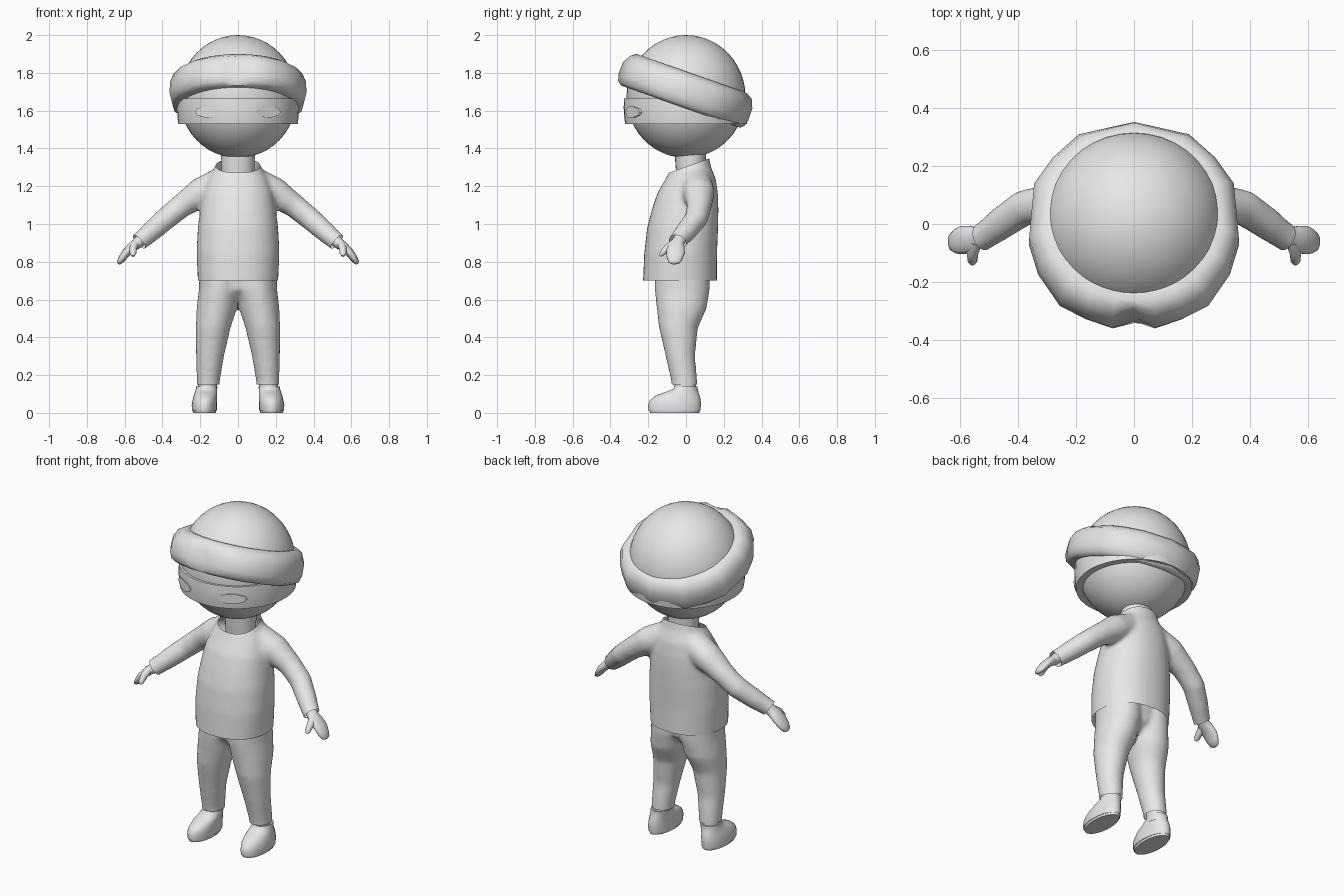
import bpy, bmesh, math
from mathutils import Vector, Matrix

if "Cube" in bpy.data.objects:
    bpy.data.objects.remove(bpy.data.objects["Cube"])

grey = bpy.data.materials.new("plain grey")
grey.diffuse_color = (0.8, 0.8, 0.8, 1)
grey.use_nodes = True
grey.node_tree.nodes["Principled BSDF"].inputs["Base Color"].default_value = grey.diffuse_color


def finish(name, bm, angle=40):
    bmesh.ops.recalc_face_normals(bm, faces=bm.faces)
    me = bpy.data.meshes.new(name)
    bm.to_mesh(me)
    bm.free()
    ob = bpy.data.objects.new(name, me)
    bpy.context.collection.objects.link(ob)
    me.materials.append(grey)
    bpy.ops.object.select_all(action='DESELECT')
    ob.select_set(True)
    bpy.context.view_layer.objects.active = ob
    bpy.ops.object.shade_smooth_by_angle(angle=math.radians(angle))
    return ob


def skin(bm, rings):
    """Bridge rings of points and cap both ends."""
    vs = [[bm.verts.new(p) for p in r] for r in rings]
    n = len(vs[0])
    for a, b in zip(vs, vs[1:]):
        for i in range(n):
            j = (i + 1) % n
            bm.faces.new((a[i], a[j], b[j], b[i]))
    bm.faces.new(vs[0][::-1])
    bm.faces.new(vs[-1])


def loft(bm, sections, side=1, along=False, n=24, power=2.0):
    """Sections are (x, y, z, half width, half depth); along=True tilts rings to the path."""
    rings = []
    pts = [Vector((s[0] * side, s[1], s[2])) for s in sections]
    for k, (p, s) in enumerate(zip(pts, sections)):
        u, v = Vector((1, 0, 0)), Vector((0, 1, 0))
        if along:
            t = (pts[min(k + 1, len(pts) - 1)] - pts[max(k - 1, 0)]).normalized()
            u = v.cross(t).normalized()
            v = t.cross(u)
        ring = []
        for i in range(n):
            a = 2 * math.pi * i / n
            c, d = math.cos(a), math.sin(a)
            c = math.copysign(abs(c) ** (2 / power), c)
            d = math.copysign(abs(d) ** (2 / power), d)
            ring.append(p + u * c * s[3] + v * d * s[4])
        rings.append(ring)
    skin(bm, rings)


def cloth(name, bm, cuts):
    """Fuse overlapping volumes into one soft garment, then trim its openings."""
    ob = finish(name, bm)
    r = ob.modifiers.new("fuse", 'REMESH')
    r.mode, r.voxel_size = 'VOXEL', 0.013
    s = ob.modifiers.new("soften", 'SMOOTH')
    s.factor, s.iterations = 0.5, 8
    dg = bpy.context.evaluated_depsgraph_get()
    me = bpy.data.meshes.new_from_object(ob.evaluated_get(dg))
    bpy.data.objects.remove(ob)
    bm = bmesh.new()
    bm.from_mesh(me)
    for co, no in cuts:
        bmesh.ops.bisect_plane(bm, geom=bm.verts[:] + bm.edges[:] + bm.faces[:],
                               plane_co=co, plane_no=no, clear_outer=True)
    return finish(name, bm)


# head
bm = bmesh.new()
bmesh.ops.create_uvsphere(bm, u_segments=40, v_segments=24, radius=1,
                          matrix=Matrix.Translation((0, 0, 1.675)) @ Matrix.Diagonal((0.312, 0.315, 0.325, 1)))
finish("head", bm)

# neck
bm = bmesh.new()
loft(bm, [(0, 0.025, 1.2, 0.085, 0.07), (0, 0.025, 1.3, 0.088, 0.08), (0, 0.022, 1.42, 0.09, 0.085)])
finish("neck", bm)

# face mask, a shell around the lower head
bm = bmesh.new()
loft(bm, [(0, 0, 1.531, 0.25, 0.25), (0, 0, 1.53, 0.316, 0.322), (0, 0, 1.57, 0.321, 0.328),
          (0, 0, 1.62, 0.323, 0.33), (0, 0, 1.665, 0.321, 0.327), (0, 0, 1.668, 0.27, 0.27)], n=40)
finish("face_mask", bm)

# eyes, thin curved plates on the mask
for side, label in ((1, "left"), (-1, "right")):
    bm = bmesh.new()
    rings = []
    for r in (0.322, 0.333):
        ring = []
        for i in range(10):
            a = 2 * math.pi * i / 10
            x = side * 0.16 + 0.068 * math.cos(a)
            ring.append((x, -math.sqrt(r * r - x * x), 1.593 + 0.03 * math.sin(a)))
        rings.append(ring)
    skin(bm, rings)
    finish(label + "_eye", bm, 30)

# headband, a faceted padded ring tilted down at the back
half = [(0, -.325), (.075, -.365), (.17, -.33), (.255, -.285), (.33, -.17), (.362, -.06),
        (.345, .14), (.28, .235), (.19, .32), (0, .365)]
outline = half + [(-x, y) for x, y in half[-2:0:-1]]
tilt = Matrix.Translation((0, 0, 1.71)) @ Matrix.Rotation(math.radians(-19.5), 4, 'X')
bm = bmesh.new()
rings = []
# height, rim radius, share of the lumpy outline
for h, r, share in ((.085, .26, 0), (.092, .31, 0), (.07, .328, .45), (.025, .34, .95),
                    (-.04, .34, 1), (-.075, .337, .7), (-.093, .33, .2), (-.09, .27, 0)):
    ring = []
    for x, y in outline:
        d = math.hypot(x, y)
        k = r / d * (1 - share) + share
        ring.append(tilt @ Vector((x * k, y * k, h)))
    rings.append(ring)
skin(bm, rings)
finish("headband", bm, 50)

# shirt with sleeves
bm = bmesh.new()
loft(bm, [(0, -.032, .64, .212, .196), (0, -.032, .7, .213, .196), (0, -.028, .85, .22, .193),
          (0, -.018, .98, .213, .188), (0, -.004, 1.08, .2, .176), (0, .008, 1.16, .187, .161),
          (0, .025, 1.24, .16, .133), (0, .028, 1.3, .122, .105), (0, .028, 1.4, .09, .085)],
     n=32, power=2.2)
for side in (1, -1):
    loft(bm, [(.07, .05, 1.225, .085, .085), (.2, .068, 1.165, .079, .085), (.3, .07, 1.095, .063, .066),
              (.38, .055, 1.03, .06, .062), (.46, 0, .96, .055, .056), (.5, -.03, .925, .05, .05),
              (.56, -.07, .875, .046, .046)], side, along=True)
cuff = Vector((.522, -.047, .905))
cuts = [((0, 0, .7), (0, 0, -1)), ((0, .11, 1.342), (0, -.35, 1))]
cuts += [((s * cuff.x, cuff.y, cuff.z), (s * .72, -.3, -.63)) for s in (1, -1)]
cloth("shirt", bm, cuts)

# trousers
bm = bmesh.new()
for side in (1, -1):
    loft(bm, [(.158, -.008, .09, .06, .068), (.158, -.008, .16, .061, .069), (.148, -.03, .3, .074, .078),
              (.131, -.04, .45, .092, .103), (.113, -.023, .55, .107, .132), (.097, -.02, .65, .111, .146),
              (.095, -.02, .78, .108, .148)], side)
loft(bm, [(0, -.02, .6, .07, .07), (0, -.02, .65, .13, .125), (0, -.02, .78, .15, .14)])
cloth("trousers", bm, [((0, 0, .15), (0, 0, -1)), ((0, 0, .76), (0, 0, 1))])

for side, label in ((1, "left"), (-1, "right")):
    # hand with mitten fingers and thumb
    bm = bmesh.new()
    loft(bm, [(.49, -.02, .937, .032, .034), (.53, -.045, .9, .03, .035), (.558, -.052, .88, .026, .046),
              (.59, -.055, .85, .023, .05), (.612, -.06, .82, .02, .043), (.629, -.062, .796, .014, .03),
              (.634, -.062, .789, .006, .012)], side, along=True, n=14)
    finish(label + "_hand", bm, 60)
    bm = bmesh.new()
    loft(bm, [(.545, -.06, .895, .022, .026), (.555, -.1, .87, .02, .021), (.556, -.128, .843, .017, .014),
              (.556, -.137, .83, .008, .007)], side, along=True, n=10)
    finish(label + "_thumb", bm, 60)

    # sock
    bm = bmesh.new()
    loft(bm, [(.163, -.003, .1, .05, .056), (.16, -.006, .2, .05, .056)], side)
    finish(label + "_sock", bm)

    # shoe
    bm = bmesh.new()
    loft(bm, [(.178, -.061, .012, .066, .137), (.178, -.061, .04, .067, .14), (.176, -.057, .065, .065, .135),
              (.173, -.045, .09, .062, .118), (.169, -.022, .11, .059, .088), (.166, -.002, .128, .056, .064),
              (.165, 0, .14, .056, .062), (.165, 0, .138, .045, .05)], side)
    finish(label + "_shoe", bm, 55)

    # sole
    bm = bmesh.new()
    loft(bm, [(.178, -.06, 0, .06, .13), (.178, -.06, .013, .063, .134)], side)
    finish(label + "_sole", bm)
